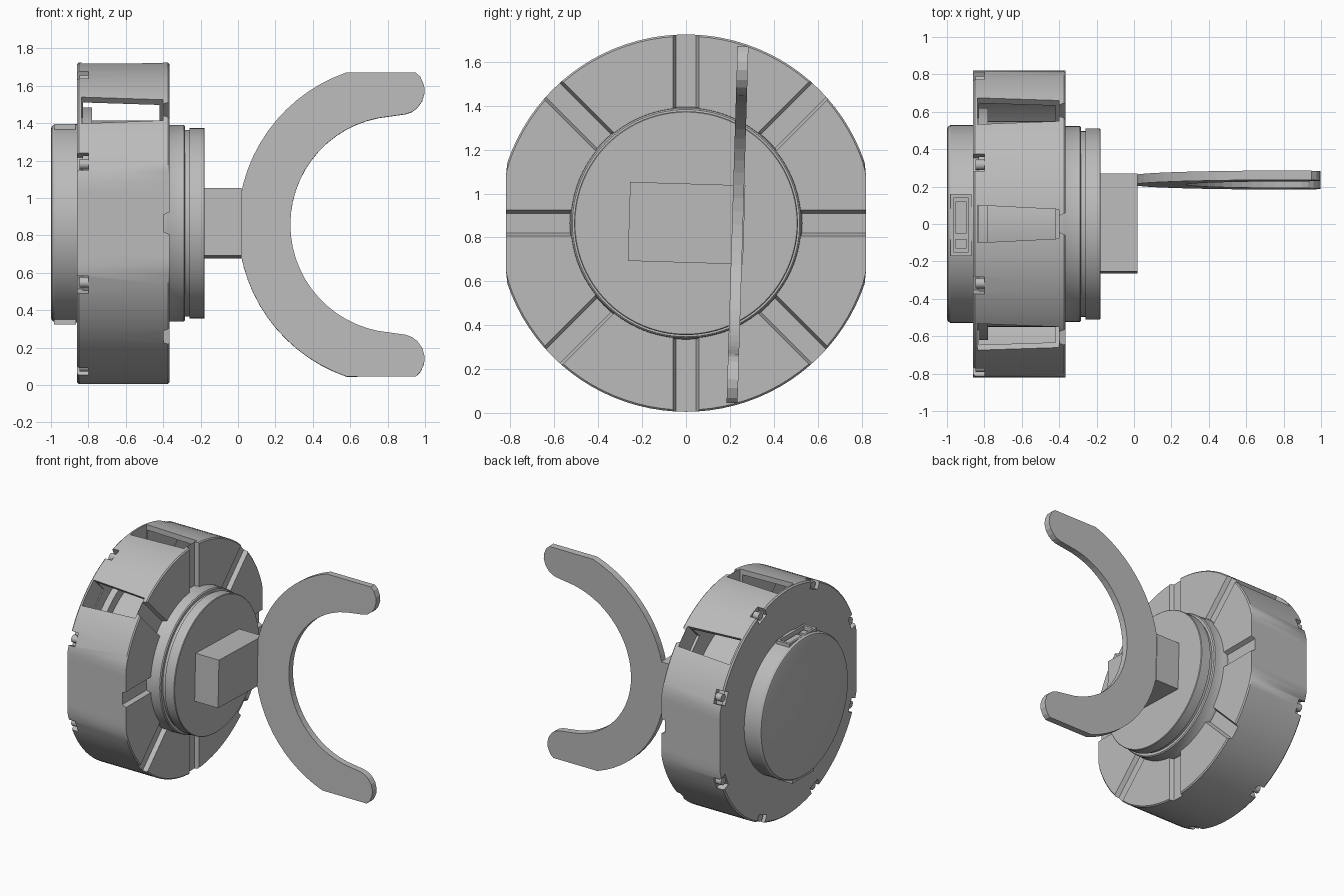
import bpy, bmesh
from math import cos, sin, pi, radians
from mathutils import Matrix, Vector

if "Cube" in bpy.data.objects:
    bpy.data.objects.remove(bpy.data.objects["Cube"])

CZ = 0.865          # height of the drum axis, which runs along x
TILT = radians(-1.75)

metal = bpy.data.materials.new("plain_grey")
metal.use_nodes = True
metal.diffuse_color = (0.5, 0.5, 0.5, 1)
metal.node_tree.nodes["Principled BSDF"].inputs["Base Color"].default_value = (0.5, 0.5, 0.5, 1)


def finish(name, bm, smooth=False):
    bmesh.ops.recalc_face_normals(bm, faces=bm.faces)
    mesh = bpy.data.meshes.new(name)
    bm.to_mesh(mesh)
    bm.free()
    mesh.materials.append(metal)
    ob = bpy.data.objects.new(name, mesh)
    bpy.context.collection.objects.link(ob)
    if smooth:
        shade(ob)
    return ob


def shade(ob):
    bpy.ops.object.select_all(action='DESELECT')
    ob.select_set(True)
    bpy.context.view_layer.objects.active = ob
    bpy.ops.object.shade_smooth_by_angle(angle=radians(30))


def lathe(name, profile, flat=9, ring=False, n=96, smooth=True):
    """Turn (x, radius) points about the drum axis, with flats at y = +-flat."""
    bm = bmesh.new()
    loops = []
    for x, r in profile:
        loops.append([bm.verts.new((x, max(-flat, min(flat, r * cos(2 * pi * i / n))),
                                    CZ + r * sin(2 * pi * i / n))) for i in range(n)])
    pairs = list(zip(loops, loops[1:]))
    if ring:
        pairs.append((loops[-1], loops[0]))
    else:
        bm.faces.new(loops[0])
        bm.faces.new(loops[-1])
    for a, b in pairs:
        for i in range(n):
            j = (i + 1) % n
            bm.faces.new((a[i], a[j], b[j], b[i]))
    return finish(name, bm, smooth)


def prism(name, outline, low, high, place):
    """Extrude a 2D outline; place(u, v, w) maps to a 3D point."""
    bm = bmesh.new()
    a = [bm.verts.new(place(u, v, low)) for u, v in outline]
    b = [bm.verts.new(place(u, v, high)) for u, v in outline]
    bm.faces.new(a)
    bm.faces.new(b)
    for i in range(len(a)):
        j = (i + 1) % len(a)
        bm.faces.new((a[i], a[j], b[j], b[i]))
    return finish(name, bm)


def box(name, lo, hi):
    outline = [(lo[0], lo[1]), (hi[0], lo[1]), (hi[0], hi[1]), (lo[0], hi[1])]
    return prism(name, outline, lo[2], hi[2], lambda u, v, w: (u, v, w))


def radial(angle):
    """Mapping from (x, tangent, radius) at an angle about the axis."""
    a = radians(angle)
    return lambda x, t, r: (x, r * cos(a) - t * sin(a), CZ + r * sin(a) + t * cos(a))


def cut(ob, cutter):
    cutter.hide_render = True
    mod = ob.modifiers.new("cut", 'BOOLEAN')
    mod.operation = 'DIFFERENCE'
    mod.solver = 'EXACT'
    mod.object = cutter
    bpy.context.view_layer.objects.active = ob
    bpy.ops.object.modifier_apply(modifier=mod.name)
    bpy.data.objects.remove(cutter)


# Drum housing with a hollow ring inside
drum = lathe("drum_housing", [(-0.86, 0.85), (-0.85, 0.86), (-0.375, 0.86), (-0.367, 0.852)],
             flat=0.82, smooth=False)
cut(drum, lathe("cavity", [(-0.83, 0.62), (-0.78, 0.62), (-0.78, 0.55), (-0.42, 0.55),
                           (-0.42, 0.82), (-0.83, 0.82)], flat=0.785, ring=True, smooth=False))

# Tapered vent windows over the upper half
for angle in (45, 90, 135):
    cut(drum, prism("window_cutter", [(-0.838, -0.10), (-0.40, -0.078), (-0.40, 0.078), (-0.838, 0.10)],
                    0.7, 1.0, radial(angle)))

# Radial channels in the face, and bolt pockets around the rear rim
for k in range(8):
    cut(drum, prism("channel_cutter", [(-0.36, -0.062), (-0.398, -0.045),
                                       (-0.398, 0.045), (-0.36, 0.062)],
                    0.45, 1.0, radial(45 * k)))
    side = 22.5 + 45 * k
    cut(drum, prism("pocket_cutter", [(-0.9, -0.05), (-0.80, -0.05), (-0.80, 0.05), (-0.9, 0.05)],
                    0.80, 1.0, radial(side)))
    place = radial(side)
    bm = bmesh.new()
    bmesh.ops.create_cone(bm, cap_ends=True, segments=16, radius1=0.028, radius2=0.028, depth=0.05,
                          matrix=Matrix.Translation(Vector(place(-0.822, 0, 0.827)))
                          @ Matrix.Rotation(pi / 2, 4, 'Y'))
    finish("rim_bolt", bm, True)
shade(drum)

# Rear cap with a connector socket on top and a small one underneath
cap = lathe("rear_cap", [(-1.0, 0.505), (-0.995, 0.52), (-0.98, 0.53), (-0.85, 0.53)], smooth=False)
cut(cap, box("socket_cutter", (-0.975, -0.165, 1.29), (-0.875, 0.155, 1.5)))
shade(cap)
socket = box("connector_socket", (-0.98, -0.17, 1.28), (-0.87, 0.16, 1.395))
cut(socket, box("socket_cutter", (-0.965, -0.15, 1.31), (-0.885, 0.14, 1.5)))
for y0, y1 in ((-0.13, -0.08), (-0.05, 0.12)):
    box("connector_plug", (-0.955, y0, 1.30), (-0.895, y1, 1.37))
box("lower_connector", (-0.985, -0.13, 0.325), (-0.865, 0.13, 0.42))

# Stepped front hub
lathe("front_hub", [(-0.40, 0.53), (-0.375, 0.53), (-0.365, 0.525), (-0.29, 0.525), (-0.283, 0.518),
                    (-0.283, 0.498), (-0.258, 0.498), (-0.258, 0.51), (-0.182, 0.51), (-0.178, 0.506)])

# Mounting block and C-shaped fork, both tilted slightly about the drum axis
tilt = Matrix.Translation((0, 0, CZ)) @ Matrix.Rotation(TILT, 4, 'X')


def tilted(x, z, y):
    return tilt @ Vector((x, y, z))


prism("mounting_block", [(-0.19, -0.18), (0.018, -0.18), (0.018, 0.18), (-0.19, 0.18)],
      -0.26, 0.265, tilted)

N = 14
half = []
for i in range(N + 1):                       # outer arc, from the middle to the flat tip
    a = radians(71) * i / N
    half.append((0.86 - 0.86 * cos(a), 0.86 * sin(a)))
half += [(0.95, 0.813), (0.975, 0.79), (0.995, 0.745), (0.998, 0.705), (0.985, 0.66),
         (0.96, 0.625), (0.93, 0.602), (0.895, 0.59)]
for i in range(N + 1):                       # inner arc, back to the middle
    a = radians(85) * (1 - i / N)
    half.append((0.86 - 0.58 * cos(a), 0.58 * sin(a)))
outline = half + [(x, -z) for x, z in reversed(half[1:-1])]
prism("c_fork", outline, 0.21, 0.26, tilted)
